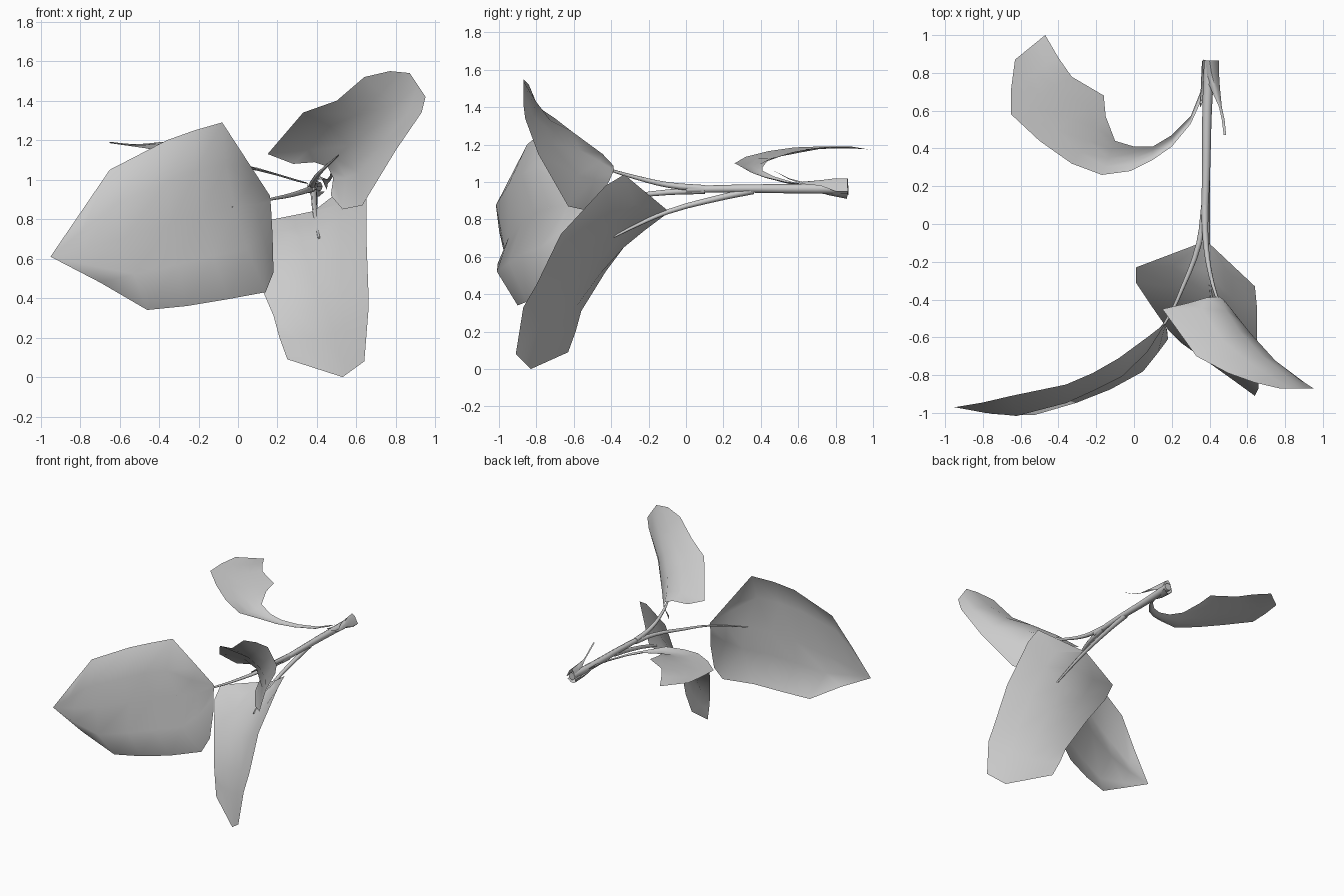
import bpy, bmesh
from mathutils import Vector


def finish(ob, angle):
    bpy.ops.object.select_all(action='DESELECT')
    ob.select_set(True)
    bpy.context.view_layer.objects.active = ob
    if ob.type == 'CURVE':
        bpy.ops.object.convert(target='MESH')
    bpy.ops.object.shade_smooth_by_angle(angle=angle)


def leaf(name, rows, cols=4, bulge=(0, 0, 0)):
    """Sheet lofted through rows of (one edge, midrib, other edge).
    The two lobes beside the midrib swell by the bulge vector."""
    bm = bmesh.new()
    grid = []
    n = len(rows) - 1
    for k, (a, m, b) in enumerate(rows):
        a, m, b = Vector(a), Vector(m), Vector(b)
        swell = min(1, k * .7, (n - k) * .5)
        line = []
        for i in range(cols + 1):
            t = i / cols
            if k == n:
                p = a.lerp(m, 2 * t) if t <= .5 else m.lerp(b, 2 * t - 1)
            else:
                p = a * (2 * (t - .5) * (t - 1)) + m * (4 * t * (1 - t)) + b * (2 * t * (t - .5))
            if i in (1, cols - 1):
                p = p + Vector(bulge) * swell
            line.append(bm.verts.new(p))
        grid.append(line)
    for r0, r1 in zip(grid, grid[1:]):
        for i in range(cols):
            bm.faces.new((r0[i], r0[i + 1], r1[i + 1], r1[i]))
    bmesh.ops.remove_doubles(bm, verts=bm.verts, dist=0.002)
    bmesh.ops.recalc_face_normals(bm, faces=bm.faces)
    me = bpy.data.meshes.new(name)
    bm.to_mesh(me)
    bm.free()
    ob = bpy.data.objects.new(name, me)
    bpy.context.collection.objects.link(ob)
    finish(ob, 1.2)


def stalk(name, pts, r0, r1):
    """Tapered tube through a few points."""
    cu = bpy.data.curves.new(name, 'CURVE')
    cu.dimensions = '3D'
    cu.bevel_depth = 1
    cu.bevel_resolution = 2
    cu.resolution_u = 3
    cu.use_fill_caps = True
    sp = cu.splines.new('BEZIER')
    sp.bezier_points.add(len(pts) - 1)
    for i, (bp, p) in enumerate(zip(sp.bezier_points, pts)):
        bp.co = p
        bp.handle_left_type = bp.handle_right_type = 'AUTO'
        bp.radius = r0 + (r1 - r0) * i / (len(pts) - 1)
    ob = bpy.data.objects.new(name, cu)
    bpy.context.collection.objects.link(ob)
    finish(ob, 1.0)


# Main stem and its three leaf stalks
stalk("main_stem", [(.40, .865, .965), (.387, .6, .964), (.382, .3, .965), (.373, .0, .96)], .029, .018)
stalk("lower_stalk", [(.38, .36, .955), (.385, .2, .92), (.39, -.1, .84), (.40, -.25, .775), (.41, -.39, .705)], .02, .006)
stalk("left_stalk", [(.375, .1, .955), (.345, -.1, .945), (.26, -.33, .92), (.16, -.53, .9), (-.03, -.735, .86)], .019, .003)
stalk("upper_stalk", [(.375, .1, .965), (.38, -.1, .985), (.405, -.27, 1.025), (.45, -.42, 1.07), (.51, -.56, 1.125)], .019, .003)

# Large left leaf
leaf("left_leaf", [
    ((.16, -.53, .91), (.165, -.54, .89), (.175, -.56, .72)),
    ((.07, -.60, 1.06), (.09, -.635, .875), (.18, -.61, .53)),
    ((-.08, -.71, 1.29), (-.02, -.73, .865), (.14, -.66, .43)),
    ((-.22, -.79, 1.25), (-.18, -.81, .83), (-.05, -.78, .395)),
    ((-.36, -.85, 1.2), (-.34, -.88, .78), (-.26, -.85, .36)),
    ((-.65, -.91, 1.05), (-.58, -.95, .7), (-.46, -.90, .34)),
    ((-.80, -.945, .83), (-.77, -.97, .65), (-.70, -.96, .48)),
    ((-.95, -.97, .61), (-.95, -.97, .61), (-.95, -.97, .61))], bulge=(0, -.075, 0))

# Lower hanging leaf
leaf("lower_leaf", [
    ((.38, -.09, .84), (.38, -.09, .84), (.39, -.095, .845)),
    ((.01, -.23, .765), (.37, -.24, .775), (.64, -.33, 1.04)),
    ((.01, -.31, .68), (.37, -.36, .69), (.65, -.43, .98)),
    ((.09, -.43, .52), (.38, -.50, .55), (.65, -.67, .72)),
    ((.18, -.56, .31), (.40, -.64, .36), (.66, -.80, .45)),
    ((.21, -.59, .2), (.42, -.70, .2), (.66, -.87, .33)),
    ((.25, -.63, .09), (.53, -.83, .0), (.64, -.91, .08))])

# Upper right leaf
leaf("upper_leaf", [
    ((.28, -.42, 1.08), (.455, -.385, 1.065), (.47, -.46, .92)),
    ((.15, -.45, 1.13), (.49, -.46, 1.11), (.53, -.54, .85)),
    ((.33, -.70, 1.34), (.56, -.57, 1.17), (.63, -.63, .87)),
    ((.50, -.79, 1.40), (.68, -.70, 1.26), (.80, -.79, 1.15)),
    ((.64, -.84, 1.52), (.80, -.80, 1.38), (.93, -.86, 1.34)),
    ((.77, -.87, 1.55), (.87, -.87, 1.54), (.95, -.87, 1.42))])

# Curling leaf near the cut end of the stem
leaf("curled_leaf", [
    ((.36, .72, .975), (.355, .69, .98), (.35, .64, .985)),
    ((.30, .57, 1.0), (.30, .55, .99), (.30, .53, 1.0)),
    ((.20, .47, 1.03), (.20, .44, 1.02), (.20, .41, 1.03)),
    ((.10, .41, 1.06), (.10, .375, 1.045), (.10, .34, 1.055)),
    ((.0, .41, 1.08), (-.01, .345, 1.065), (-.02, .28, 1.09)),
    ((-.10, .44, 1.12), (-.135, .35, 1.085), (-.17, .26, 1.10)),
    ((-.15, .57, 1.16), (-.24, .44, 1.125), (-.33, .32, 1.135)),
    ((-.16, .68, 1.18), (-.33, .56, 1.15), (-.50, .44, 1.165)),
    ((-.33, .78, 1.19), (-.49, .68, 1.175), (-.65, .58, 1.185)),
    ((-.40, .88, 1.19), (-.53, .80, 1.18), (-.65, .72, 1.19)),
    ((-.47, 1.0, 1.17), (-.55, .935, 1.18), (-.63, .87, 1.19))])

# Sheath around the cut end, with its thin drooping tail
leaf("end_sheath", [
    ((.365, .87, .93), (.40, .865, 1.02), (.45, .865, .95)),
    ((.365, .80, .94), (.41, .80, 1.02), (.45, .80, .95)),
    ((.40, .73, 1.0), (.43, .72, 1.01), (.455, .72, .98)),
    ((.45, .62, 1.0), (.457, .62, 1.0), (.465, .62, .99)),
    ((.465, .55, 1.02), (.47, .55, 1.02), (.48, .55, 1.015)),
    ((.475, .47, 1.06), (.48, .47, 1.06), (.488, .47, 1.06))])
leaf("lower_sheath_flap", [
    ((.36, .865, .95), (.39, .86, .91), (.44, .865, .94)),
    ((.355, .76, .95), (.37, .76, .93), (.40, .78, .94)),
    ((.35, .62, .98), (.352, .62, .975), (.358, .63, .97))])
